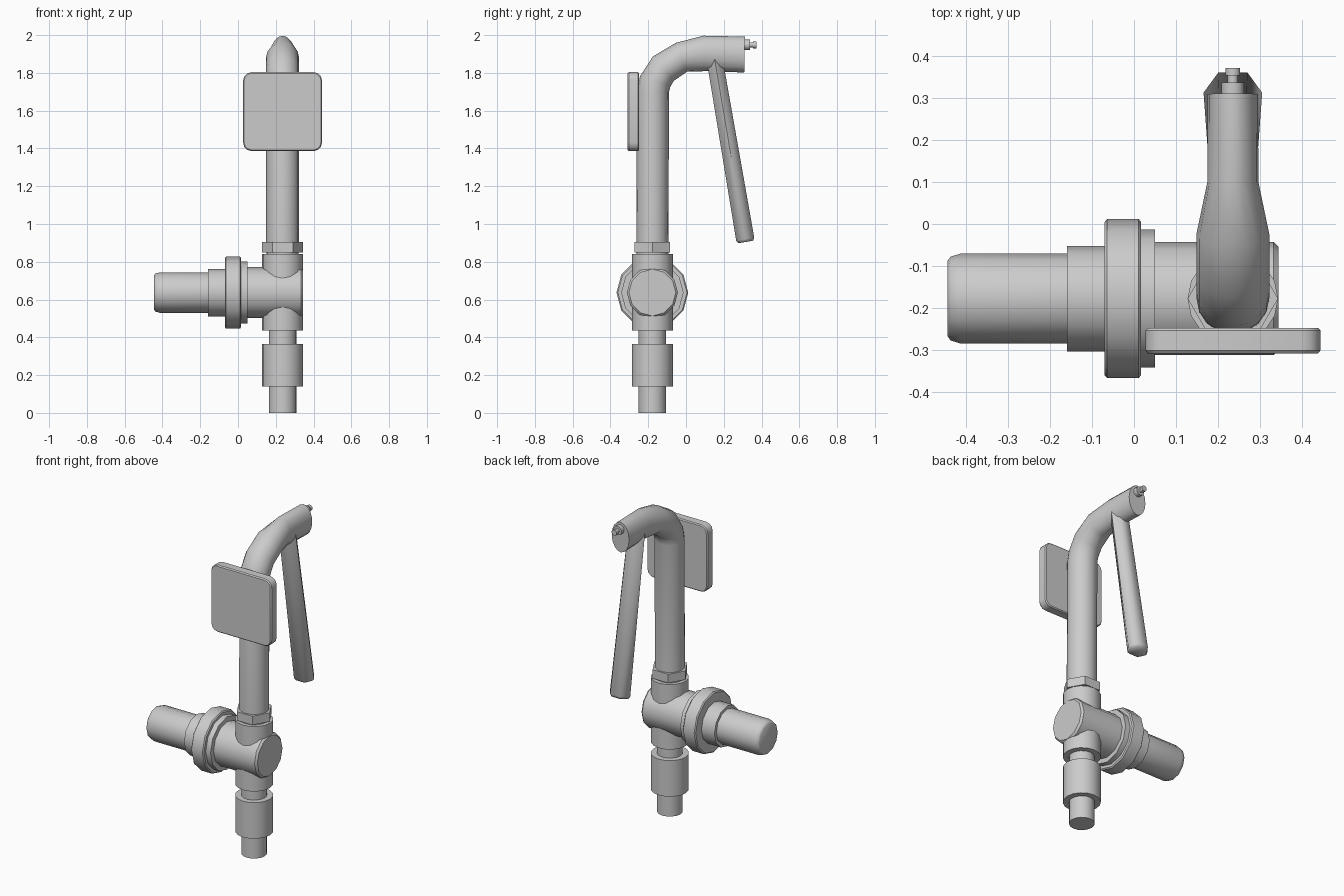
import bpy, bmesh, math
from mathutils import Vector

if "Cube" in bpy.data.objects:
    bpy.data.objects.remove(bpy.data.objects["Cube"])

CX, CY, CZ = 0.236, -0.178, 0.637   # riser axis (x, y) and valve axis height


def finish(name, bm, angle=38):
    bmesh.ops.recalc_face_normals(bm, faces=bm.faces[:])
    me = bpy.data.meshes.new(name)
    bm.to_mesh(me)
    bm.free()
    me.shade_smooth()
    me.set_sharp_from_angle(angle=math.radians(angle))
    ob = bpy.data.objects.new(name, me)
    bpy.context.collection.objects.link(ob)
    return ob


def loft(name, rings, sides=16, angle=38):
    """Skin elliptical rings given as (centre, u vector, v vector)."""
    bm = bmesh.new()
    loops = []
    for c, u, v in rings:
        loops.append([bm.verts.new(c + u * math.cos(a) + v * math.sin(a))
                      for a in (2 * math.pi * i / sides for i in range(sides))])
    for a, b in zip(loops, loops[1:]):
        for i in range(sides):
            j = (i + 1) % sides
            bm.faces.new((a[i], a[j], b[j], b[i]))
    bm.faces.new(loops[0])
    bm.faces.new(loops[-1])
    return finish(name, bm, angle)


def turned(name, origin, axis, profile, sides=16):
    """Turned part: profile is (distance along axis, radius)."""
    o = Vector(origin)
    d = Vector((1, 0, 0)) if axis == 'X' else Vector((0, 1, 0)) if axis == 'Y' else Vector((0, 0, 1))
    u = Vector((0, 0, 1)) if axis != 'Z' else Vector((1, 0, 0))
    v = d.cross(u)
    return loft(name, [(o + d * t, u * r, v * r) for t, r in profile], sides)


# inlet pipe, coupling and tee body
base = (CX, CY, 0)
turned("inlet_pipe", base, 'Z', [(0, .073), (.14, .073), (.14, .108), (.365, .108),
                                 (.365, .073), (.45, .073)])
turned("tee_body", base, 'Z', [(.435, .108), (.84, .108), (.84, .085), (.86, .085)])
turned("hex_nut", base, 'Z', [(.85, .108), (.905, .108)], sides=6)

# horizontal valve: grip, flange and barrel
turned("valve_barrel", (0, CY, CZ), 'X',
       [(-.445, .09), (-.438, .1), (-.415, .107), (-.16, .107), (-.16, .126),
        (-.07, .126), (-.07, .183), (-.064, .19), (.011, .19), (.017, .183),
        (.017, .165), (.05, .165), (.05, .135), (.333, .135), (.345, .124)], sides=12)

# riser bending into the spout: (y, z, tilt from vertical, half width, half depth)
path = [(-.178, .89, 0, .087, .085), (-.175, 1.70, 0, .087, .085),
        (-.163, 1.755, 18, .087, .085), (-.12, 1.822, 49, .087, .085),
        (-.024, 1.883, 69, .087, .082), (.10, 1.903, 86, .061, .094),
        (.31, 1.897, 91, .06, .095)]
rings = []
for y, z, tilt, w, h in path:
    t = math.radians(tilt)
    rings.append((Vector((CX, y, z)), Vector((w, 0, 0)),
                  Vector((0, -math.cos(t), math.sin(t))) * h))
loft("riser_and_spout", rings, sides=16, angle=45)

# small nozzle on the spout end
turned("nozzle", (CX, 0, 1.948), 'Y', [(.30, .028), (.338, .028), (.338, .013), (.355, .013),
                                       (.355, .018), (.372, .018)], sides=10)

# hanging lever, slightly flattened and tapered
top, bottom = Vector((CX, .150, 1.88)), Vector((CX, .316, .905))
d = (bottom - top).normalized()
side = Vector((1, 0, 0))
depth = d.cross(side)
rings = [(top.lerp(bottom, f), side * w, depth * h) for f, w, h in
         [(0, .058, .049), (.985, .07, .056), (1, .06, .046)]]
loft("lever", rings, sides=6, angle=62)

# square plate with rounded corners: outline extruded along y
x0, z0, half, rad, segs = .236, 1.595, .209, .045, 3
bm = bmesh.new()
loops = []
for y, inset in [(-.248, .006), (-.254, 0), (-.302, 0), (-.309, .006)]:
    loop = []
    for k in range(4):
        q = math.pi / 2 * k
        sx, sz = (1, -1, -1, 1)[k], (1, 1, -1, -1)[k]
        for s in range(segs + 1):
            a = q + math.pi / 2 * s / segs
            r = rad - inset
            loop.append(bm.verts.new((x0 + sx * (half - rad) + r * math.cos(a), y,
                                      z0 + sz * (half - rad) + r * math.sin(a))))
    loops.append(loop)
for a, b in zip(loops, loops[1:]):
    for i in range(len(a)):
        j = (i + 1) % len(a)
        bm.faces.new((a[i], a[j], b[j], b[i]))
bm.faces.new(loops[0])
bm.faces.new(loops[-1])
finish("square_plate", bm, 35)
